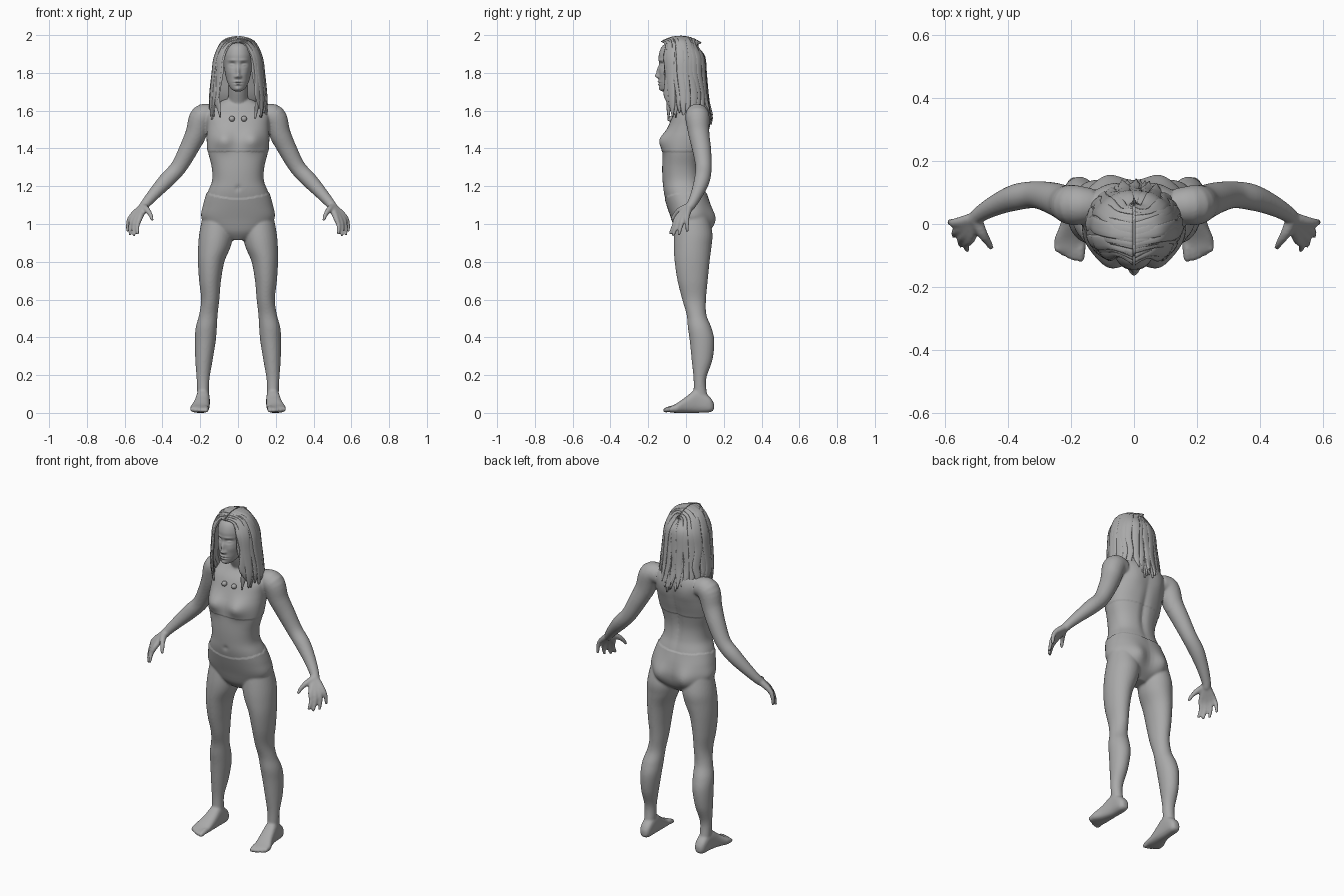
import bpy, bmesh, math, random
from mathutils import Vector

random.seed(4)
if "Cube" in bpy.data.objects:
    bpy.data.objects.remove(bpy.data.objects["Cube"])

grey = bpy.data.materials.new("neutral_grey")
grey.use_nodes = True
grey.diffuse_color = (0.4, 0.4, 0.4, 1)
grey.node_tree.nodes["Principled BSDF"].inputs["Base Color"].default_value = (0.4, 0.4, 0.4, 1)


def smooth_rows(rows, k):
    """Catmull-Rom interpolation of tuples, k steps per span."""
    out = []
    for i in range(len(rows) - 1):
        a, b, c, d = rows[max(i - 1, 0)], rows[i], rows[i + 1], rows[min(i + 2, len(rows) - 1)]
        for j in range(k):
            t = j / k
            out.append(tuple(q + 0.5 * t * (r - p + t * (2 * p - 5 * q + 4 * r - s + t * (3 * (q - r) + s - p)))
                             for p, q, r, s in zip(a, b, c, d)))
    return out + [rows[-1]]


def loft(bm, rings, n=24, power=2.0):
    """Skin rings of (centre, U, V); U and V are half-axis vectors."""
    loops = []
    for centre, u, v in rings:
        loop = []
        for i in range(n):
            a = 2 * math.pi * i / n
            c, s = math.cos(a), math.sin(a)
            loop.append(bm.verts.new(centre + u * math.copysign(abs(c) ** (2 / power), c)
                                     + v * math.copysign(abs(s) ** (2 / power), s)))
        loops.append(loop)
    for a, b in zip(loops, loops[1:]):
        for i in range(n):
            bm.faces.new((a[i], a[(i + 1) % n], b[(i + 1) % n], b[i]))
    bm.faces.new(loops[0])
    bm.faces.new(loops[-1])


def upright(rows, k=6, side=1):
    """Rings from rows of (z, centre x, half width, front y, back y)."""
    return [(Vector((side * cx, (f + b) / 2, z)), Vector((hx, 0, 0)), Vector((0, (b - f) / 2, 0)))
            for z, cx, hx, f, b in smooth_rows(rows, k)]


def tube(bm, path, side=1, k=5, n=16):
    """Round tube along (x, y, z, radius) with a rounded tip."""
    pts = smooth_rows(path, k)
    ends = [Vector((side * p[0], p[1], p[2])) for p in pts]
    rings = []
    for i, p in enumerate(pts):
        d = ends[min(i + 1, len(pts) - 1)] - ends[max(i - 1, 0)]
        q = d.to_track_quat('Z', 'Y')
        rings.append((ends[i], q @ Vector((p[3], 0, 0)), q @ Vector((0, p[3], 0))))
    c, u, v = rings[-1]
    tip = d.normalized() * u.length
    rings += [(c + tip * 0.6, u * 0.8, v * 0.8), (c + tip * 0.95, u * 0.3, v * 0.3)]
    loft(bm, rings, n)


def bump(bm, spots, facing):
    """Soft swellings (x, z, rx, rz, height) on the front (-1) or back (1)."""
    for v in bm.verts:
        if (v.co.y - 0.0) * facing > 0.02:
            v.co.y += facing * sum(h * math.exp(-((v.co.x - x) / rx) ** 2 - ((v.co.z - z) / rz) ** 2)
                                   for x, z, rx, rz, h in spots)


def finish(bm, name):
    bmesh.ops.recalc_face_normals(bm, faces=bm.faces[:])
    me = bpy.data.meshes.new(name)
    bm.to_mesh(me)
    bm.free()
    me.materials.append(grey)
    me.polygons.foreach_set("use_smooth", [True] * len(me.polygons))
    ob = bpy.data.objects.new(name, me)
    bpy.context.collection.objects.link(ob)
    return ob


def both(spots):
    return spots + [(-s[0],) + s[1:] for s in spots if s[0]]


# Torso with bust, shoulder blades, spine and buttocks
bm = bmesh.new()
torso = [(.915, 0, .05, -.02, .07), (.96, 0, .14, -.055, .115), (1.03, 0, .193, -.078, .13),
         (1.1, 0, .183, -.1, .125), (1.17, 0, .16, -.118, .105), (1.23, 0, .137, -.124, .085),
         (1.3, 0, .139, -.126, .078), (1.38, 0, .158, -.122, .09), (1.45, 0, .165, -.112, .11),
         (1.52, 0, .165, -.092, .125), (1.58, 0, .165, -.065, .13), (1.625, 0, .13, -.03, .12),
         (1.66, 0, .07, -.01, .095)]
loft(bm, upright(torso), 64, 2.3)
bump(bm, both([(.078, 1.445, .055, .05, .035), (0, 1.19, .012, .012, -.008)]), -1)
bump(bm, both([(.085, 1.02, .06, .07, .034), (0, 1.35, .02, .16, -.012), (.08, 1.53, .05, .06, .008)]), 1)

# Neck
tube(bm, [(0, .05, 1.56, .062), (0, .03, 1.64, .054), (0, -.005, 1.72, .05), (0, -.02, 1.78, .05)], n=24)

leg = [(1.04, .108, .08, -.05, .12), (.95, .115, .09, -.062, .14), (.88, .125, .086, -.065, .135),
       (.8, .142, .07, -.06, .125), (.7, .148, .058, -.045, .115), (.6, .147, .048, -.02, .106),
       (.52, .157, .049, .003, .108), (.45, .168, .056, .01, .135), (.38, .173, .055, .02, .15),
       (.28, .18, .046, .03, .14), (.18, .185, .034, .04, .107), (.1, .185, .031, .04, .112),
       (.04, .185, .03, .04, .13)]
# Foot rows: y, centre x, half width, bottom z, top z
foot = [(.148, .182, .016, .015, .05), (.125, .183, .032, .003, .085), (.06, .185, .036, .0, .125),
        (0, .192, .042, .0, .085), (-.05, .203, .05, .0, .05), (-.085, .203, .046, .002, .034)]
arm = [(.13, .06, 1.575, .053), (.19, .06, 1.568, .064), (.222, .068, 1.48, .056), (.262, .083, 1.395, .05),
       (.315, .093, 1.30, .043), (.375, .085, 1.235, .042), (.435, .062, 1.17, .034),
       (.487, .033, 1.11, .026), (.505, .015, 1.085, .024)]
# Fingers: knuckle and tip
fingers = [((.518, -.045, 1.035), (.53, -.083, .95)), ((.537, -.032, 1.03), (.55, -.068, .942)),
           ((.552, -.014, 1.032), (.571, -.038, .946)), ((.562, .005, 1.042), (.585, .006, .966))]
wrist = Vector((.498, .02, 1.095))

for side in (1, -1):
    loft(bm, upright(leg, 6, side), 32)
    loft(bm, [(Vector((side * cx, y, (lo + hi) / 2)), Vector((hx, 0, 0)), Vector((0, 0, (hi - lo) / 2)))
              for y, cx, hx, lo, hi in smooth_rows(foot, 5)], 28, 2.6)
    for i in range(5):
        x, r = .17 + .0185 * i, .016 - .0015 * i
        tube(bm, [(x, -.045, .026, r), (x, -.08, .022, r), (x, -.108 + .003 * i * i * .6, .014, r * .85)], side)
    tube(bm, arm, side, n=24)
    for knuckle, tip in fingers:
        a, b = Vector(knuckle), Vector(tip)
        mid = a.lerp(b, .5) + Vector((.008, 0, 0))
        tube(bm, [(*wrist, .021), (*a, .0155), (*mid, .0115), (*b, .0085)], side)
    tube(bm, [(.5, .01, 1.09, .02), (.482, -.03, 1.075, .0165), (.464, -.058, 1.05, .012),
              (.455, -.073, 1.025, .0095)], side)

# Fuse the limbs into one skin
raw = finish(bm, "body_rough")
remesh = raw.modifiers.new("fuse", 'REMESH')
remesh.mode, remesh.voxel_size = 'VOXEL', .0062
relax = raw.modifiers.new("relax", 'SMOOTH')
relax.factor, relax.iterations = .5, 5
bpy.context.view_layer.update()
fused = bpy.data.meshes.new_from_object(raw.evaluated_get(bpy.context.evaluated_depsgraph_get()))
bm = bmesh.new()
bm.from_mesh(fused)
bpy.data.objects.remove(raw)

# Raised edges of the trousers and the cropped top
bm.normal_update()
for v in bm.verts:
    x, y, z = v.co
    waist = 1.135 + 1.0 * x * x + max(y, 0) * .25
    if abs(x) < .22 and z < waist:
        v.co += v.normal * .004 * max(0, 1 - (waist - z) / .15)
    elif abs(x) < .19 and z > 1.385:
        v.co += v.normal * .003 * max(0, 1 - (z - 1.385) / .1)
finish(bm, "body")

# Head with modelled face
bm = bmesh.new()
skull = [(1.702, 0, .015, -.125, -.085), (1.715, 0, .036, -.136, -.05), (1.75, 0, .056, -.142, .01),
         (1.8, 0, .069, -.143, .055), (1.85, 0, .075, -.143, .072), (1.9, 0, .076, -.143, .075),
         (1.945, 0, .062, -.122, .06), (1.975, 0, .03, -.07, .02)]
loft(bm, upright(skull, 14), 128, 2.1)
bump(bm, both([(0, 1.805, .010, .028, .013), (0, 1.784, .013, .011, .013), (.012, 1.779, .008, .007, .008),
               (.03, 1.845, .018, .012, -.014), (.031, 1.842, .012, .006, .008), (.031, 1.867, .024, .007, .004),
               (0, 1.753, .02, .005, .008), (0, 1.739, .016, .005, .008), (0, 1.746, .022, .002, -.004),
               (0, 1.715, .016, .012, .007), (.045, 1.8, .02, .02, .004)]), -1)
finish(bm, "head")

# Hair mass behind the face
bm = bmesh.new()
mass = [(1.59, 0, .09, .06, .125), (1.68, 0, .122, .01, .108), (1.78, 0, .123, -.02, .096),
        (1.88, 0, .112, -.06, .088), (1.935, 0, .092, -.1, .066), (1.972, 0, .055, -.095, .035),
        (1.986, 0, .02, -.06, .0)]
loft(bm, upright(mass), 48)
finish(bm, "hair_mass")


# Flat tapering locks falling from the centre parting
def lock(bm, side, phi, end, width, puff):
    out = Vector((side * math.sin(phi), -math.cos(phi), 0))
    along = Vector((side * math.cos(phi), math.sin(phi), 0))
    ys = -.03 - .095 * math.cos(phi * 1.15 - .45)
    zs = 1.992 - 3.6 * (ys + .03) ** 2
    curl = random.uniform(-.012, .012)
    rows = [(.003 * side, ys, zs, 0, .018, 0, .005)]
    for z, rx, ry, cy, w in ((zs - .022, .075, .085, -.03, 1), (1.885, .118, .112, -.02, 1.1),
                             (1.79, .132, .117, -.015, 1), (1.69, .142, .12, -.01, .9),
                             ((1.69 + end) / 2, .145, .124, -.003, .7), (end, .138, .13, .005, .12)):
        p = Vector((out.x * (rx + puff), cy + out.y * (ry + puff), z))
        p += along * curl * math.sin((1.9 - z) * 24) * (z < 1.8)
        rows.append((*p, along.x * width * w, along.y * width * w, 1, .006))
    rings = []
    for x, y, z, ax, ay, flat, th in smooth_rows(rows, 5):
        normal = (out * flat + Vector((0, 0, 1 - flat))).normalized()
        rings.append((Vector((x, y, z)), Vector((ax, ay, 0)), normal * th))
    loft(bm, rings, 10)


bm = bmesh.new()
for side in (1, -1):
    for layer, count in ((0, 15), (1, 11)):
        for i in range(count):
            t = i / (count - 1)
            phi = math.radians(47 + 130 * t + random.uniform(-3, 3))
            end = random.uniform(1.55, 1.62) - .03 * t
            lock(bm, side, phi, end, random.uniform(.019, .026), .004 * layer + random.uniform(-.002, .003))
finish(bm, "hair_locks")

# Two beads on the chest
bm = bmesh.new()
for side in (1, -1):
    geo = bmesh.ops.create_uvsphere(bm, u_segments=24, v_segments=16, radius=.015)
    bmesh.ops.translate(bm, verts=geo["verts"], vec=(side * .032, -.084, 1.557))
finish(bm, "chest_beads")
